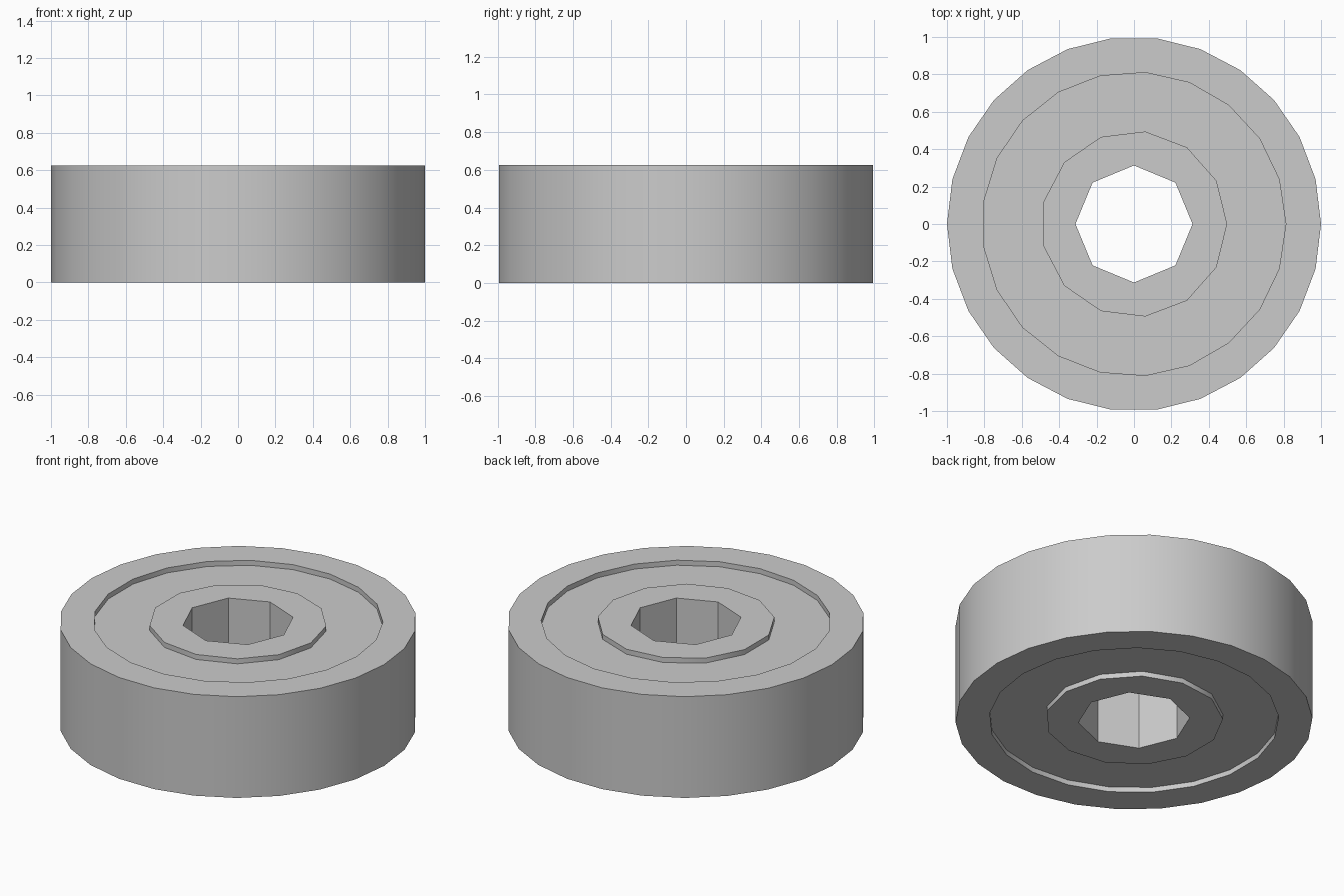
import bpy
import bmesh
from math import cos, sin, pi, radians

if "Cube" in bpy.data.objects:
    bpy.data.objects.remove(bpy.data.objects["Cube"], do_unlink=True)

HEIGHT = 0.626
RECESS = 0.031

# Circles as (side count, radius)
RIM = (26, 1.0)
GROOVE_OUTER = (21, 0.812)
GROOVE_INNER = (13, 0.498)
BORE = (8, 0.313)

# Single plain metal colour
steel = bpy.data.materials.new("steel_grey")
steel.use_nodes = True
GREY = (0.6, 0.6, 0.6, 1)
steel.diffuse_color = GREY
steel.node_tree.nodes["Principled BSDF"].inputs["Base Color"].default_value = GREY


def wall(bm, circle, bottom, top):
    """Vertical wall around a circle; returns its bottom and top edge loops."""
    sides, radius = circle
    loops = []
    for z in (bottom, top):
        verts = [bm.verts.new((radius * cos(2 * pi * i / sides),
                               radius * sin(2 * pi * i / sides), z))
                 for i in range(sides)]
        loops.append(verts)
    low, high = loops
    for i in range(sides):
        j = (i + 1) % sides
        bm.faces.new((low[i], low[j], high[j], high[i]))
    return [[bm.edges.get((v[i], v[(i + 1) % sides])) for i in range(sides)]
            for v in loops]


def ring(name, outer, inner, bottom, top):
    """Closed ring whose outer and inner walls may have different side counts."""
    bm = bmesh.new()
    outer_loops = wall(bm, outer, bottom, top)
    inner_loops = wall(bm, inner, bottom, top)
    for outside, inside in zip(outer_loops, inner_loops):
        bmesh.ops.triangle_fill(bm, edges=outside + inside, use_beauty=True,
                                normal=(0, 0, 1))
    bmesh.ops.recalc_face_normals(bm, faces=bm.faces)
    mesh = bpy.data.meshes.new(name)
    bm.to_mesh(mesh)
    bm.free()
    mesh.materials.append(steel)
    obj = bpy.data.objects.new(name, mesh)
    bpy.context.collection.objects.link(obj)
    bpy.ops.object.select_all(action='DESELECT')
    obj.select_set(True)
    bpy.context.view_layer.objects.active = obj
    bpy.ops.object.shade_smooth_by_angle(angle=radians(30))


# Outer and inner races, with a recessed shield between them on both faces
ring("outer_race", RIM, GROOVE_OUTER, 0, HEIGHT)
ring("shield", GROOVE_OUTER, GROOVE_INNER, RECESS, HEIGHT - RECESS)
ring("inner_race", GROOVE_INNER, BORE, 0, HEIGHT)
